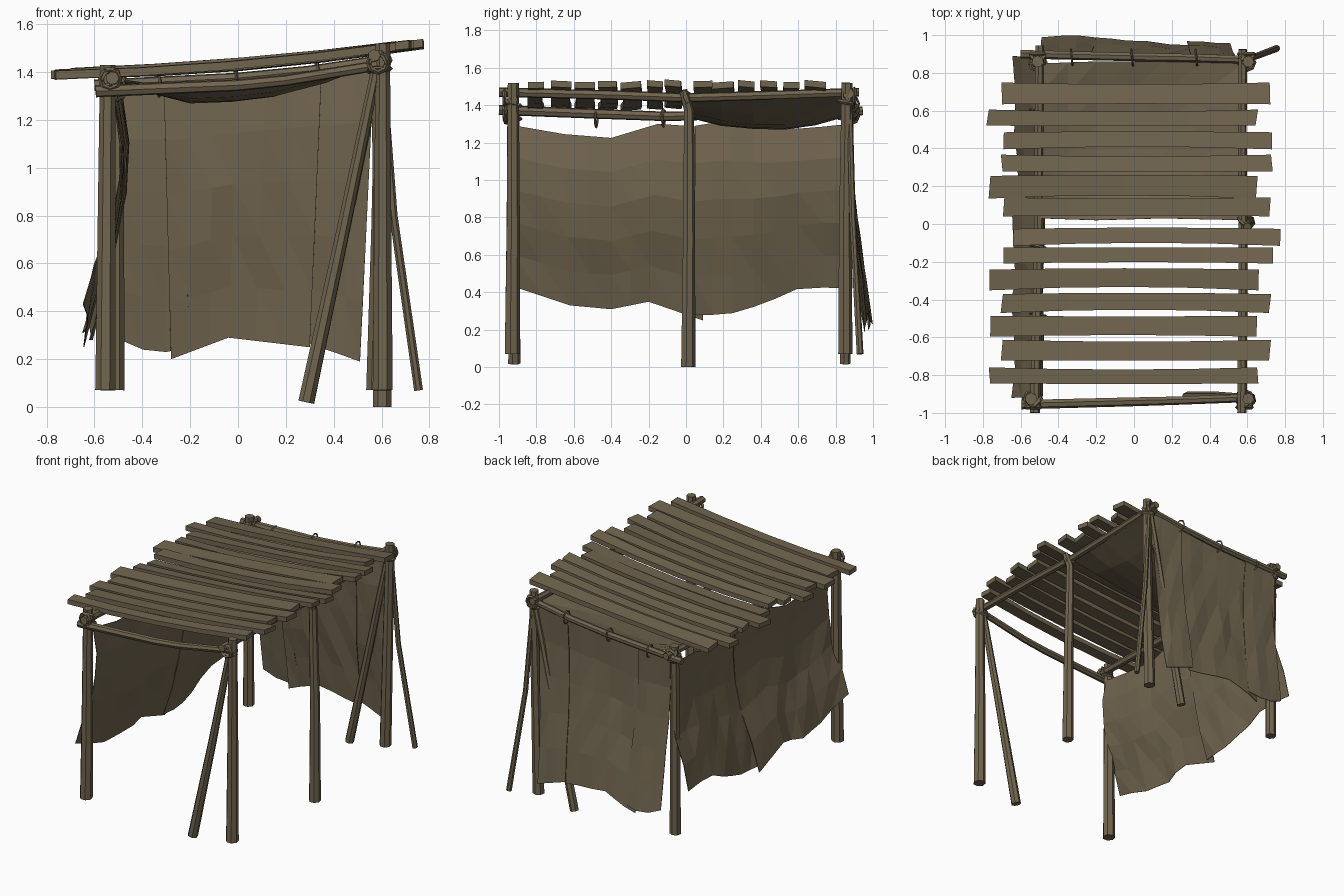
import bpy, bmesh, math, random
from mathutils import Vector

if "Cube" in bpy.data.objects:
    bpy.data.objects.remove(bpy.data.objects["Cube"])

random.seed(4)
mat = bpy.data.materials.new("weathered brown")
mat.diffuse_color = (0.165, 0.13, 0.078, 1)
mat.use_nodes = True
mat.node_tree.nodes["Principled BSDF"].inputs["Base Color"].default_value = mat.diffuse_color


def finish(bm, name):
    bmesh.ops.recalc_face_normals(bm, faces=bm.faces)
    me = bpy.data.meshes.new(name)
    bm.to_mesh(me)
    bm.free()
    me.materials.append(mat)
    ob = bpy.data.objects.new(name, me)
    bpy.context.collection.objects.link(ob)
    return ob


def pole(name, pts, r0, r1, sides=7):
    """Tapered faceted pole along a path."""
    pts = [Vector(p) for p in pts]
    bm = bmesh.new()
    rings = []
    for i, p in enumerate(pts):
        d = (pts[min(i + 1, len(pts) - 1)] - pts[max(i - 1, 0)]).normalized()
        ref = Vector((0, 0, 1)) if abs(d.z) < 0.7 else Vector((1, 0, 0))
        u = d.cross(ref).normalized()
        v = d.cross(u)
        r = r0 + (r1 - r0) * i / (len(pts) - 1)
        rings.append([bm.verts.new(p + r * (u * math.cos(a) + v * math.sin(a)))
                      for a in (2 * math.pi * k / sides for k in range(sides))])
    for a, b in zip(rings, rings[1:]):
        for k in range(sides):
            j = (k + 1) % sides
            bm.faces.new((a[k], a[j], b[j], b[k]))
    bm.faces.new(rings[0])
    bm.faces.new(rings[-1])
    return finish(bm, name)


def loop(name, c, axis, big, small):
    """Low-poly rope ring around an axis."""
    bpy.ops.mesh.primitive_torus_add(
        major_segments=8, minor_segments=4, major_radius=big, minor_radius=small,
        location=c, rotation=Vector(axis).to_track_quat('Z', 'Y').to_euler())
    ob = bpy.context.object
    ob.name = name
    ob.data.materials.append(mat)


def sample(pts, t):
    """Even sampling of a list of points at t in 0..1."""
    f = t * (len(pts) - 1)
    i = min(int(f), len(pts) - 2)
    return Vector(pts[i]).lerp(Vector(pts[i + 1]), f - i)


def cloth(name, top, bottom, bulge, axis, cols, jitter=0.008, pinned=False):
    """Rough sheet between two edges, pushed along an axis by a bulge profile."""
    rows = 5
    bm = bmesh.new()
    grid = []
    for r in range(rows + 1):
        t = r / rows
        off = sample([(b, 0, 0) for b in bulge], t).x
        line = []
        for c in range(cols + 1):
            s = c / cols
            p = sample(top, s).lerp(sample(bottom, s), t)
            k = math.sin(math.pi * s) ** 0.7 if 0 < s < 1 else 0
            p += Vector(axis) * (off * (k if pinned else 1) + random.uniform(-jitter, jitter) * (0.4 + t))
            line.append(bm.verts.new(p))
        grid.append(line)
    for r in range(rows):
        for c in range(cols):
            q = [grid[r][c], grid[r][c + 1], grid[r + 1][c + 1], grid[r + 1][c]]
            bm.faces.new(q[:3])
            bm.faces.new((q[0], q[2], q[3]))
    ob = finish(bm, name)
    m = ob.modifiers.new("thickness", 'SOLIDIFY')
    m.thickness = 0.004
    m.offset = 0


# Corner posts and the bent middle post
pole("front_left_post", [(-.555, -.93, .07), (-.55, -.925, .75), (-.545, -.925, 1.43)], .043, .033)
pole("front_right_post", [(.605, -.93, .07), (.605, -.925, .75), (.605, -.925, 1.52)], .043, .031)
pole("back_left_post", [(-.512, .85, .07), (-.51, .85, .75), (-.51, .86, 1.42)], .038, .032)
pole("back_right_post", [(.575, .85, .07), (.592, .85, .75), (.605, .86, 1.52)], .04, .031)
pole("middle_right_post", [(.603, .01, 0), (.6, .015, .7), (.585, .015, 1.37), (.6, -.015, 1.48)], .04, .022)

# Leaning braces
pole("front_brace", [(.285, -.92, .02), (.435, -.915, .72), (.58, -.92, 1.42)], .034, .022)
pole("back_brace", [(.29, .85, .02), (.445, .86, .75), (.585, .87, 1.42)], .03, .022)
pole("outer_back_brace", [(.755, .93, .07), (.65, .89, .8), (.605, .875, 1.4)], .019, .016)

# Side rails and cross bars
pole("right_rail", [(.57, -1, 1.47), (.575, -.4, 1.455), (.575, 0, 1.44), (.572, .5, 1.455), (.575, .925, 1.47)], .026, .024)
pole("left_rail", [(-.525, -1, 1.375), (-.515, -.5, 1.355), (-.505, -.1, 1.34), (-.505, .4, 1.355), (-.5, .945, 1.37)], .028, .024)
pole("front_bar", [(-.595, -.955, 1.32), (0, -.94, 1.345), (.2, -.935, 1.365), (.63, -.92, 1.435)], .026, .022)
pole("back_bar", [(-.6, .9, 1.345), (0, .885, 1.375), (.3, .88, 1.405), (.63, .87, 1.455)], .024, .022)

# Rope lashings at the joints
for n, (x, y, z) in {"front_left": (-.535, -.945, 1.37), "front_right": (.585, -.945, 1.44),
                     "back_left": (-.51, .875, 1.36), "back_right": (.595, .875, 1.45)}.items():
    loop(n + "_post_lashing", (x, y + .02 if y < 0 else y - .02, z - .035), (0, .2, 1), .042, .011)
    loop(n + "_cross_lashing_a", (x, y, z), (.7, 1, .5), .045, .011)
    loop(n + "_cross_lashing_b", (x, y, z), (-.7, 1, .5), .045, .011)
    loop(n + "_rail_lashing", (x, y + math.copysign(.025, y), z), (0, 1, 0), .04, .011)
loop("middle_right_lashing", (.585, .01, 1.44), (.6, 1, .4), .036, .009)
loop("middle_left_lashing", (-.507, -.12, 1.342), (.3, 1, 0), .034, .009)

# Roof planks: y centre, width, left end, right end
planks = [(.69, .115, -.70, .72), (.56, .085, -.775, .65), (.445, .09, -.69, .73), (.32, .09, -.70, .73),
          (.20, .12, -.765, .65), (.09, .10, -.69, .72), (-.065, .09, -.64, .775), (-.165, .085, -.69, .735),
          (-.29, .11, -.765, .66), (-.415, .10, -.70, .72), (-.54, .11, -.76, .65), (-.67, .11, -.70, .72),
          (-.805, .085, -.765, .655)]
for i, (y, w, x0, x1) in enumerate(planks):
    bm = bmesh.new()
    bow = random.uniform(-.008, .014)
    roll = random.uniform(-.12, .12)
    skew = random.uniform(-.008, .008)
    sag = random.uniform(.012, .03)
    rings = []
    for k in range(5):
        s = k / 4
        mid = 1 - (2 * s - 1) ** 2
        x = x0 + (x1 - x0) * s
        z = 1.453 + .083 * x - sag * mid
        ring = []
        for a, b in ((-1, -1), (1, -1), (1, 1), (-1, 1)):
            dy, dz = a * w / 2 * (1 - .1 * mid), b * .017
            ring.append(bm.verts.new((x + a * skew, y + bow * (mid - .5) + dy, z + dz + dy * roll)))
        rings.append(ring)
    for a, b in zip(rings, rings[1:]):
        for k in range(4):
            bm.faces.new((a[k], a[(k + 1) % 4], b[(k + 1) % 4], b[k]))
    bm.faces.new(rings[0])
    bm.faces.new(rings[-1])
    finish(bm, f"roof_plank_{i + 1}")

# Left side curtains, flaring outward towards the hem
flare = (0, .028, .02, -.02, -.08, -.13)
cloth("left_curtain_front",
      [(-.515, -.91, 1.29), (-.51, -.65, 1.245), (-.51, -.4, 1.225), (-.505, -.15, 1.3), (-.50, .15, 1.28)],
      [(-.51, -.92, .43), (-.5, -.62, .33), (-.51, -.4, .31), (-.5, -.2, .35), (-.505, .09, .25)],
      flare, (1, 0, 0), 8)
cloth("left_curtain_back",
      [(-.485, .05, 1.29), (-.485, .2, 1.315), (-.49, .42, 1.275), (-.5, .64, 1.275), (-.505, .87, 1.3)],
      [(-.485, .04, .28), (-.49, .22, .28), (-.5, .42, .34), (-.5, .62, .43), (-.515, .89, .42)],
      flare, (1, 0, 0), 7)

# Back curtain in three overlapping strips
sweep = (0, -.008, .005, .03, .06, .09)
cloth("back_curtain_middle", [(-.31, .88, 1.34), (0, .875, 1.36), (.35, .87, 1.41)],
      [(-.28, .89, .2), (-.04, .88, .29), (.3, .865, .25)], sweep, (0, 1, 0), 6)
cloth("back_curtain_left", [(-.5, .895, 1.33), (-.36, .89, 1.34), (-.25, .89, 1.34)],
      [(-.49, .905, .28), (-.35, .9, .22), (-.2, .895, .25)], sweep, (0, 1, 0), 3)
cloth("back_curtain_right", [(.32, .885, 1.4), (.45, .88, 1.42), (.57, .875, 1.44)],
      [(.28, .88, .27), (.4, .87, .23), (.51, .86, .19)], sweep, (0, 1, 0), 3)

# Sagging cloth below the rear half of the roof, pinned at both rails
cloth("canopy_cloth", [(-.5, .03, 1.365), (-.2, .02, 1.335), (.15, .03, 1.36), (.58, .02, 1.435)],
      [(-.5, .85, 1.365), (-.2, .86, 1.34), (.15, .86, 1.37), (.58, .85, 1.45)],
      (0, -.05, -.07, -.07, -.05, 0), (0, 0, 1), 6, .005, True)

# Small hanging rings for the curtains
for i, y in enumerate((-.48, -.12, .3, .6)):
    loop(f"left_curtain_ring_{i + 1}", (-.508, y, 1.325), (.15, 1, 0), .043, .006)
for i, x in enumerate((-.33, -.01, .33)):
    loop(f"back_curtain_ring_{i + 1}", (x, .882, 1.375 + .1 * x), (1, .1, 0), .043, .006)
